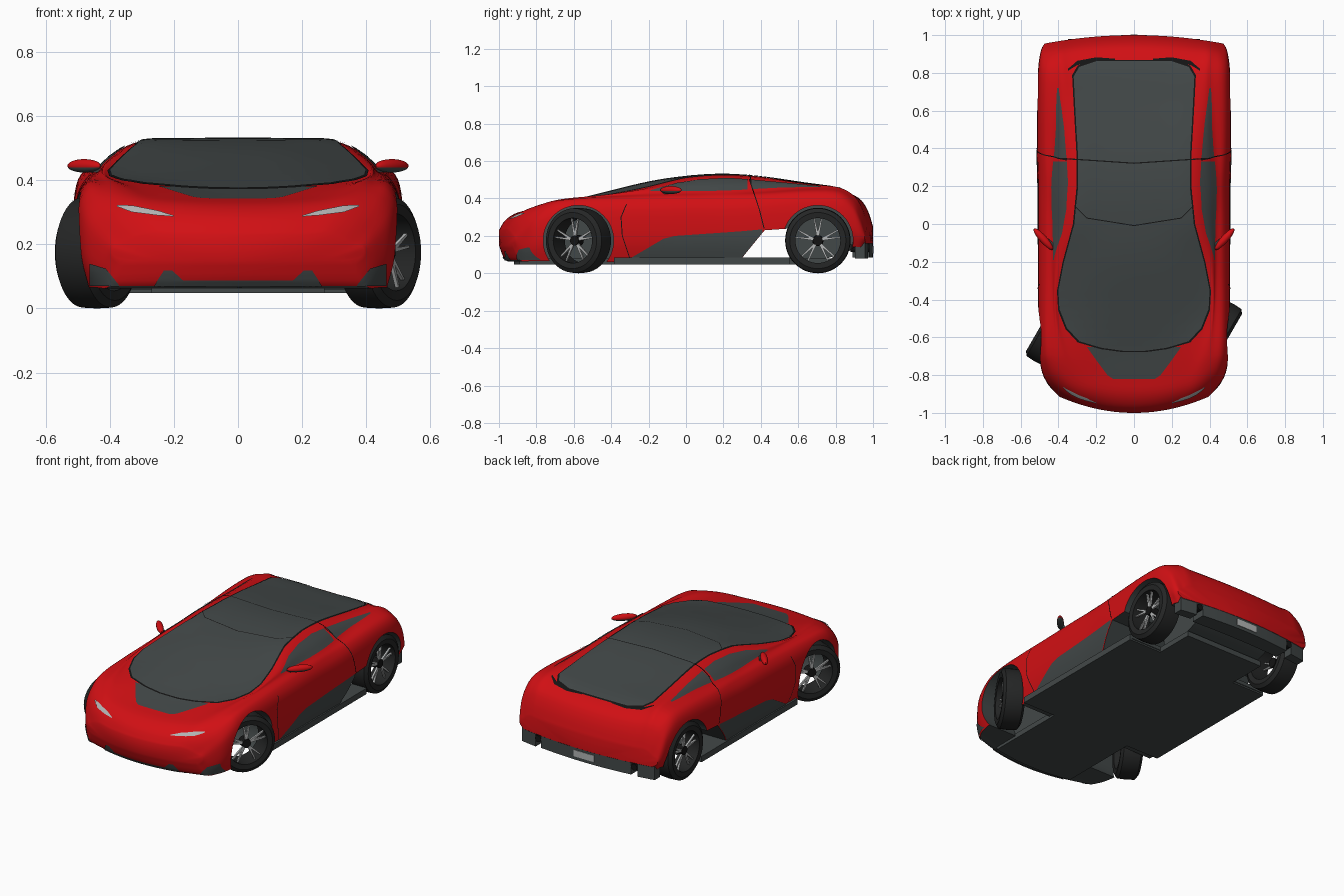
import bpy, bmesh, math
from mathutils import Vector, Matrix
from mathutils.bvhtree import BVHTree

if "Cube" in bpy.data.objects:
    bpy.data.objects.remove(bpy.data.objects["Cube"])


def material(name, r, g, b):
    m = bpy.data.materials.new(name)
    m.use_nodes = True
    m.diffuse_color = (r, g, b, 1)
    m.node_tree.nodes["Principled BSDF"].inputs["Base Color"].default_value = (r, g, b, 1)
    return m


RED = material("red paint", .64, .005, .007)
SLATE = material("slate grey", .055, .065, .065)
TYRE = material("tyre rubber", .018, .019, .019)
BLACK = material("black trim", .007, .007, .007)
SILVER = material("silver", .45, .46, .46)


def finish(name, bm, mats, angle=35):
    mesh = bpy.data.meshes.new(name)
    bm.to_mesh(mesh)
    bm.free()
    for m in mats:
        mesh.materials.append(m)
    smooth(mesh, angle)
    ob = bpy.data.objects.new(name, mesh)
    bpy.context.collection.objects.link(ob)
    return ob


def smooth(mesh, angle):
    for p in mesh.polygons:
        p.use_smooth = True
    mesh.set_sharp_from_angle(angle=math.radians(angle))


def spline(pts, n):
    """Catmull-Rom curve through points of any dimension."""
    pts = [Vector(p) for p in pts]
    ext = [pts[0]] + pts + [pts[-1]]
    out = []
    for a, b, c, d in zip(ext, ext[1:], ext[2:], ext[3:]):
        for k in range(n):
            t = k / n
            out.append(b + (c - a) * (t / 2) + (2 * a - 5 * b + 4 * c - d) * (t * t / 2)
                       + (3 * b - a - 3 * c + d) * (t ** 3 / 2))
    return out + [pts[-1]]


def put(x, s, z):
    """Bow the nose and tail in plan."""
    nose, tail = max(0, (-.7 - s) / .3), max(0, (s - .8) / .2)
    return Vector((x, s + (.55 * nose - .2 * tail) * x * x, z))


# Body stations: y, underside, centre top, glass edge x z, window base x z, width, shoulder z
STATIONS = [
    (-1, .15, .23, .2, .23, .32, .22, .39, .2),
    (-.965, .07, .285, .22, .285, .36, .275, .43, .25),
    (-.9, .065, .325, .25, .33, .39, .325, .47, .3),
    (-.8, .065, .345, .27, .355, .41, .365, .49, .345),
    (-.65, .065, .375, .33, .385, .42, .395, .5, .385),
    (-.45, .06, .425, .38, .41, .43, .41, .505, .395),
    (-.2, .06, .485, .365, .46, .435, .425, .505, .4),
    (0, .06, .515, .315, .508, .435, .43, .505, .405),
    (.2, .06, .527, .3, .522, .44, .435, .505, .405),
    (.4, .06, .512, .3, .512, .43, .44, .51, .415),
    (.65, .06, .472, .31, .478, .415, .455, .51, .43),
    (.82, .1, .443, .32, .452, .41, .45, .505, .425),
    (.92, .14, .405, .33, .405, .42, .4, .495, .375),
    (.97, .14, .34, .33, .335, .42, .325, .485, .3),
    (1, .16, .25, .33, .25, .42, .24, .47, .22)]


def section(st):
    s, zb, zt, g, zg, c, zc, w, zs = st
    half = [(w - .03, zb), (w, zb + (zs - zb) * .35), (w, zb + (zs - zb) * .8), (w - .03, zs), (c, zc),
            ((g + c) / 2 + .012, (zg + zc) / 2 + .008), (g, zg), (g / 2, zt * .8 + zg * .2)]
    top = spline([(-x, z) for x, z in half] + [(0, zt)] + half[::-1], 4)
    n = len(top)
    wb = w - .03
    bottom = [(wb - 2 * wb * k / (n - 1), zb) for k in range(1, n - 1)]
    return [put(p[0], s, p[1]) for p in [*top, *bottom]], n


# Painted body shell
bm = bmesh.new()
rings = []
for st in spline(STATIONS, 4):
    pts, n = section(st)
    rings.append([bm.verts.new(p) for p in pts])
for a, b in zip(rings, rings[1:]):
    for i in range(len(a)):
        j = (i + 1) % len(a)
        bm.faces.new((a[i], a[j], b[j], b[i]))
for r in (rings[0], rings[-1]):
    low = [r[0]] + r[:n - 1:-1] + [r[n - 1]]
    for i in range(n - 1):
        bm.faces.new(list(dict.fromkeys((r[i], r[i + 1], low[i + 1], low[i]))))
bmesh.ops.recalc_face_normals(bm, faces=bm.faces[:])
for f in bm.faces:
    f.material_index = int(f.normal.z < -.6 and f.calc_center_median().z < .17)
tree = BVHTree.FromBMesh(bm)
body = finish("body_shell", bm, [RED, SLATE])


# Wheel wells and side intakes cut from the body
def cut(bm):
    for f in bm.faces:
        f.material_index = 1
    bmesh.ops.recalc_face_normals(bm, faces=bm.faces[:])
    ob = finish("cutter", bm, [RED, SLATE])
    ob.hide_render = True
    mod = body.modifiers.new("cut", 'BOOLEAN')
    mod.operation, mod.solver, mod.object = 'DIFFERENCE', 'EXACT', ob
    return ob


FRONT_Y, REAR_Y, RADIUS = -.575, .705, .175
cutters = []
for y in (FRONT_Y, REAR_Y):
    for side in (-1, 1):
        bm = bmesh.new()
        bmesh.ops.create_cone(bm, segments=48, cap_ends=True, radius1=.188, radius2=.188, depth=.44,
                              matrix=Matrix.Translation((side * .48, y, RADIUS)) @ Matrix.Rotation(math.pi / 2, 4, 'Y'))
        cutters.append(cut(bm))
bm = bmesh.new()
face = bm.faces.new([bm.verts.new((-.7, y, z)) for y, z in ((.3, .083), (.42, .23), (.56, .24), (.58, .083))])
ext = bmesh.ops.extrude_face_region(bm, geom=[face])
bmesh.ops.translate(bm, vec=(1.4, 0, 0), verts=[v for v in ext["geom"] if isinstance(v, bmesh.types.BMVert)])
cutters.append(cut(bm))
shell = bpy.data.meshes.new_from_object(body.evaluated_get(bpy.context.evaluated_depsgraph_get()))
body.modifiers.clear()
body.data = shell
smooth(shell, 35)
for c in cutters:
    bpy.data.objects.remove(c)

# Thin plates dropped onto the body: rows are (t, low, high) in the plane of projection
PLANES = {
    "top": (lambda t, v: (t, v, 2), (0, 0, -1)), "top_rows": (lambda t, v: (v, t, 2), (0, 0, -1)),
    "front": (lambda t, v: (t, -2, v), (0, 1, 0)),
    "left": (lambda t, v: (2, t, v), (-1, 0, 0)), "right": (lambda t, v: (-2, t, v), (1, 0, 0)),
    "left_rows": (lambda t, v: (2, v, t), (-1, 0, 0)), "right_rows": (lambda t, v: (-2, v, t), (1, 0, 0))}


def plate(name, mat, plane, rows, lift=.004, steps=6, across=8):
    origin, d = PLANES[plane]
    d = Vector(d)
    bm = bmesh.new()
    grid = []
    for k in range((len(rows) - 1) * steps + 1):
        i = min(k // steps, len(rows) - 2)
        t, lo, hi = Vector(rows[i]).lerp(Vector(rows[i + 1]), k / steps - i)
        line = []
        for j in range(across + 1):
            hit, normal, *_ = tree.ray_cast(Vector(origin(t, lo + (hi - lo) * j / across)), d)
            line.append(bm.verts.new(hit + normal * lift) if hit else None)
        grid.append(line)
    for a, b in zip(grid, grid[1:]):
        for j in range(across):
            quad = (a[j], a[j + 1], b[j + 1], b[j])
            if all(quad):
                f = bm.faces.new(quad)
                f.normal_update()
                if f.normal.dot(d) > 0:
                    f.normal_flip()
    finish(name, bm, [mat])


# Long canopy glass with black frame, and the bonnet panel in front of it
glass = [(-.67, .06), (-.655, .17), (-.62, .29), (-.55, .355), (-.45, .395), (-.35, .4), (-.2, .37), (0, .315),
         (.2, .295), (.35, .295), (.6, .31), (.78, .32), (.83, .29), (.86, .2)]
plate("canopy_frame", BLACK, "top_rows", [(y * 1.01, -x - .008, x + .008) for y, x in glass], .003, 6, 24)
plate("canopy_glass", SLATE, "top_rows", [(y, -x, x) for y, x in glass], .006, 6, 24)
plate("bonnet_panel", SLATE, "top_rows",
      [(y, -x, x) for y, x in ((-.82, .11), (-.8, .14), (-.72, .2), (-.65, .25))], .002, 6, 16)
plate("roof_seam", BLACK, "top", [(-.4, .345, .351), (0, .318, .324), (.4, .345, .351)], .008, 12, 1)
plate("windscreen_seam", BLACK, "top", [(-.31, .09, .095), (-.25, .03, .035), (0, -.01, -.005),
                                        (.25, .03, .035), (.31, .09, .095)], .008, 6, 1)
plate("front_grille", SLATE, "front", [(-.26, .07, .074), (-.23, .07, .12), (-.205, .07, .12), (-.17, .07, .088),
                                       (.17, .07, .088), (.205, .07, .12), (.23, .07, .12), (.26, .07, .074)])

# Details repeated on both flanks
for side, label in ((1, "left"), (-1, "right")):
    plate(label + "_door_window", SLATE, label, [(-.19, .437, .442), (-.05, .436, .48), (.08, .436, .5),
                                                 (.22, .44, .507), (.33, .445, .5)])
    plate(label + "_quarter_window", SLATE, label, [(.35, .447, .498), (.5, .455, .484), (.72, .459, .463)])
    plate(label + "_side_skirt", SLATE, label, [(-.3, .075, .08), (-.12, .08, .185), (-.06, .083, .2),
                                                (.3, .086, .225), (.41, .22, .235)])
    plate(label + "_door_front_seam", BLACK, label + "_rows", [(.08, -.303, -.298), (.2, -.343, -.338),
                                                               (.3, -.35, -.345), (.37, -.32, -.315)], .003, 4, 1)
    plate(label + "_door_rear_seam", BLACK, label + "_rows", [(.24, .415, .42), (.34, .39, .395),
                                                              (.5, .335, .341)], .005, 6, 1)
    plate(label + "_headlight", SILVER, "front", [(side * x, lo, hi) for x, lo, hi in (
        (.2, .284, .287), (.25, .287, .302), (.33, .298, .318), (.375, .315, .32))], .005)
    plate(label + "_corner_vent", SLATE, "front", [(side * x, lo, hi) for x, lo, hi in (
        (.37, .071, .074), (.41, .071, .125), (.46, .071, .14))])
    plate(label + "_deck_slot", BLACK, "top", [(side * x, lo, hi) for x, lo, hi in (
        (.1, .868, .874), (.2, .86, .88), (.3, .84, .862), (.35, .81, .82))], .005)

    # Door mirror: red cap with dark underside, on a stalk
    turn = Matrix.Rotation(side * math.radians(48), 4, 'Z')
    bm = bmesh.new()
    bmesh.ops.create_uvsphere(bm, u_segments=20, v_segments=12, radius=1, matrix=Matrix.Translation(
        (side * .48, -.08, .445)) @ turn @ Matrix.Diagonal((.075, .02, .021, 1)))
    for f in bm.faces:
        f.material_index = int(f.calc_center_median().z < .44)
    finish(label + "_mirror", bm, [RED, SLATE])
    bm = bmesh.new()
    bmesh.ops.create_cube(bm, size=1, matrix=Matrix.Translation((side * .438, -.105, .43)) @ turn
                          @ Matrix.Diagonal((.06, .02, .012, 1)))
    finish(label + "_mirror_stalk", bm, [SLATE])


# Floor, sills and rear bumper bars that follow the bowed plan
def bar(name, mat, x0, x1, s0, s1, z0, z1, n=10):
    bm = bmesh.new()
    loops = []
    for k in range(n + 1):
        x = x0 + (x1 - x0) * k / n
        loops.append([bm.verts.new(put(x, s, z)) for s, z in ((s0, z0), (s1, z0), (s1, z1), (s0, z1))])
    for a, b in zip(loops, loops[1:]):
        for i in range(4):
            bm.faces.new((a[i], a[i - 1], b[i - 1], b[i]))
    bm.faces.new(loops[0])
    bm.faces.new(loops[-1][::-1])
    bmesh.ops.recalc_face_normals(bm, faces=bm.faces[:])
    finish(name, bm, [mat])


bar("floor_pan", SLATE, -.27, .27, -.92, .8, .048, .08)
bar("sill_pan", SLATE, -.495, .495, -.385, .555, .048, .084)
bar("rear_diffuser", SLATE, -.31, .31, .9, .999, .085, .168)
bar("number_plate", SILVER, -.07, .07, .996, 1.002, .105, .145)
for side, label in ((1, "left"), (-1, "right")):
    bar(label + "_bumper_fin", SLATE, side * .35, side * .455, .93, .998, .08, .165, 4)
    bm = bmesh.new()
    bmesh.ops.create_cone(bm, segments=20, cap_ends=True, radius1=.02, radius2=.02, depth=.1,
                          matrix=Matrix.Translation((side * .33, .93, .135)) @ Matrix.Rotation(math.pi / 2, 4, 'X'))
    finish(label + "_exhaust", bm, [BLACK])


# Wheels: open tyre ring, forked spokes and hub, with the outer face towards +x
def wheel(name, place):
    bm = bmesh.new()
    profile = [(-.062, .12), (-.065, .15), (-.05, .172), (0, RADIUS), (.05, .172), (.065, .15), (.062, .12)]
    verts = [bm.verts.new((x, 0, r)) for x, r in profile]
    edges = [bm.edges.new((verts[i], verts[i - 1])) for i in range(len(verts))]
    bmesh.ops.spin(bm, geom=verts + edges, axis=(1, 0, 0), cent=(0, 0, 0), angle=math.tau, steps=48)
    bmesh.ops.remove_doubles(bm, verts=bm.verts[:], dist=.0001)
    bmesh.ops.recalc_face_normals(bm, faces=bm.faces[:])
    bm.transform(place)
    finish(name + "_tyre", bm, [TYRE])
    bm = bmesh.new()
    for k in range(5):
        for lean in (-.2, .2):
            m = (Matrix.Rotation(math.tau * k / 5, 4, 'X') @ Matrix.Translation((.035, 0, .02))
                 @ Matrix.Rotation(lean, 4, 'X') @ Matrix.Translation((0, 0, .052)))
            made = bmesh.ops.create_cube(bm, size=1, matrix=Matrix.Diagonal((.012, .014, .104, 1)))["verts"]
            for v in made:
                v.co.y *= .5 if v.co.z > 0 else 1
                v.co = m @ v.co
    bm.transform(place)
    finish(name + "_spokes", bm, [SILVER])
    bm = bmesh.new()
    bmesh.ops.create_cone(bm, segments=24, cap_ends=True, radius1=.03, radius2=.026, depth=.05,
                          matrix=Matrix.Translation((.02, 0, 0)) @ Matrix.Rotation(math.pi / 2, 4, 'Y'))
    bm.transform(place)
    finish(name + "_hub", bm, [BLACK])


for axle, y, steer in (("front", FRONT_Y, -30), ("rear", REAR_Y, 0)):
    for side, label in ((1, "left"), (-1, "right")):
        spin = math.radians(steer) + (0 if side > 0 else math.pi)
        wheel(axle + "_" + label, Matrix.Translation((side * .44, y, RADIUS)) @ Matrix.Rotation(spin, 4, 'Z'))
